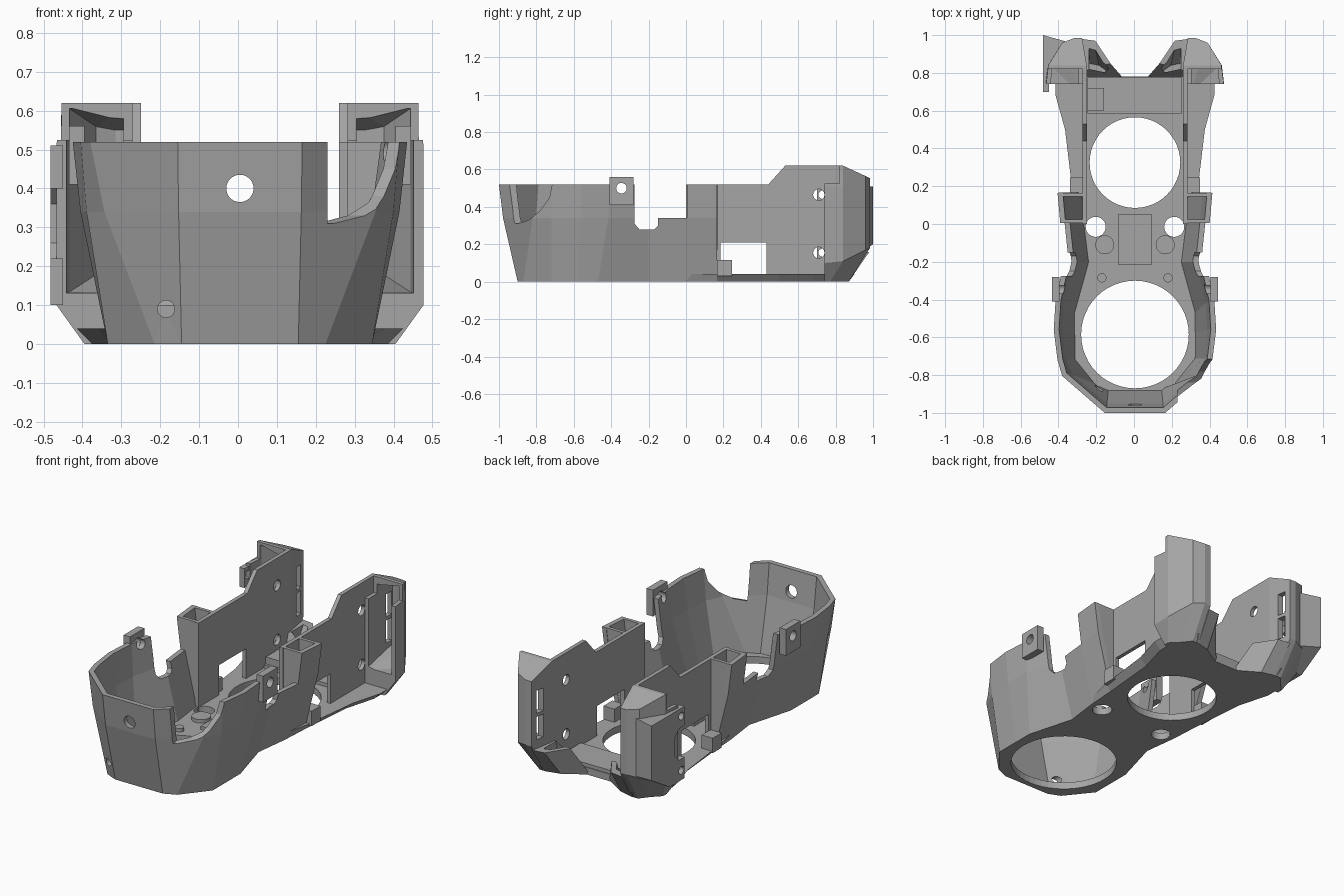
import bpy, bmesh, math
from mathutils import Matrix, Vector

cube = bpy.data.objects.get("Cube")
if cube:
    bpy.data.objects.remove(cube, do_unlink=True)

GREY = (0.38, 0.38, 0.38, 1)
AXIS = .005  # the symmetry plane sits slightly off centre because of the flange
mat = bpy.data.materials.new("plain grey")
mat.use_nodes = True
mat.diffuse_color = GREY
mat.node_tree.nodes["Principled BSDF"].inputs["Base Color"].default_value = GREY


def finish(bm, name, closed=True):
    if closed:
        bmesh.ops.recalc_face_normals(bm, faces=bm.faces[:])
    bmesh.ops.translate(bm, verts=bm.verts[:], vec=(AXIS, 0, 0))
    me = bpy.data.meshes.new(name)
    bm.to_mesh(me)
    bm.free()
    me.materials.append(mat)
    ob = bpy.data.objects.new(name, me)
    bpy.context.collection.objects.link(ob)
    return ob


def loft(name, rings):
    """Closed solid through rings of 3D points."""
    bm = bmesh.new()
    vs = [[bm.verts.new(p) for p in r] for r in rings]
    n = len(rings[0])
    for a, b in zip(vs, vs[1:]):
        for i in range(n):
            bm.faces.new((a[i], a[(i + 1) % n], b[(i + 1) % n], b[i]))
    caps = [bm.faces.new(vs[0]), bm.faces.new(vs[-1])]
    bmesh.ops.triangulate(bm, faces=caps)
    return finish(bm, name)


def prism(name, pts, axis, lo, hi):
    """Extrude a 2D profile along one axis."""
    def put(p, d):
        q = list(p)
        q.insert("xyz".index(axis), d)
        return q
    return loft(name, [[put(p, d) for p in pts] for d in (lo, hi)])


def box(name, x, y, z):
    x = sorted(x)
    return prism(name, [(x[0], y[0]), (x[1], y[0]), (x[1], y[1]), (x[0], y[1])], "z", *z)


def disc(name, axis, center, r, depth):
    bm = bmesh.new()
    turn = {"x": Matrix.Rotation(math.pi / 2, 4, "Y"),
            "y": Matrix.Rotation(math.pi / 2, 4, "X"), "z": Matrix()}[axis]
    bmesh.ops.create_cone(bm, cap_ends=True, segments=48, radius1=r, radius2=r,
                          depth=depth, matrix=Matrix.Translation(Vector(center)) @ turn)
    return finish(bm, name)


def apply_all(ob):
    with bpy.context.temp_override(object=ob, active_object=ob, selected_objects=[ob]):
        for m in list(ob.modifiers):
            bpy.ops.object.modifier_apply(modifier=m.name)


def cut(ob, cutters):
    for c in cutters:
        c.hide_render = True
        m = ob.modifiers.new("cut", "BOOLEAN")
        m.operation, m.solver, m.object = "DIFFERENCE", "EXACT", c
    apply_all(ob)
    for c in cutters:
        bpy.data.objects.remove(c, do_unlink=True)


def both(half):
    """Mirror a half outline running from front to back."""
    return [(-x, y) for x, y in reversed(half)] + list(half)


# Faceted front bowl: bottom and top outlines of one half
low = [(.15, -.9), (.22, -.87), (.34, -.72), (.34, -.58), (.34, -.47),
       (.265, -.2), (.29, 0), (.3, .165)]
high = [(.16, -1), (.385, -.805), (.41, -.72), (.43, -.56), (.42, -.4),
        (.375, -.2), (.395, 0), (.41, .165)]
mid = [tuple(a + (b - a) * .78 for a, b in zip(p, q)) for p, q in zip(low, high)]
bm = bmesh.new()
rows = [[bm.verts.new((x, y, z)) for x, y in both(h)]
        for h, z in ((low, 0), (mid, .34), (high, .52))]
for a, b in zip(rows, rows[1:]):
    for i in range(len(a) - 1):
        bm.faces.new((a[i], a[i + 1], b[i + 1], b[i]))
bowl = finish(bm, "front_bowl", closed=False)
sol = bowl.modifiers.new("wall", "SOLIDIFY")
sol.thickness, sol.offset, sol.use_even_offset = .028, -1, True
apply_all(bowl)
scoop = [(-1.1, .31), (-.9, .31), (-.84, .33), (-.78, .38), (-.73, .45), (-.7, .6), (-1.1, .6)]
step = [(-.275, .6), (-.275, .31), (-.25, .28), (-.17, .28), (-.15, .3), (-.15, .34),
        (.005, .34), (.005, .6)]
cut(bowl, [box("trim", (-1, 1), (-1.2, .5), (.52, .8)),
           prism("scoop", scoop, "x", .225, .7),
           prism("side_step", step, "x", -.7, .7),
           disc("tab_holes", "x", (0, -.345, .5), .028, 2),
           disc("front_hole", "y", (0, -.97, .4), .035, .3),
           disc("small_hole", "y", (-.19, -.89, .09), .022, .3)])

# Floor plate with bevelled rear flanks and round openings
rear_low = [(.33, .5), (.38, .68), (.38, .78), (.28, .87), (.25, .78)]
rear_high = [(.37, .5), (.42, .68), (.42, .78), (.29, .9), (.25, .78)]
floor_low = both(low + rear_low)
floor_high = both([(x + (.03 if y > .1 else .005), y) for x, y in low] + rear_high)
floor = loft("floor_plate", [[(x, y, 0) for x, y in floor_low],
                             [(x, y, .04) for x, y in floor_high]])
cut(floor, [disc("front_opening", "z", (0, -.585, 0), .285, .3),
            disc("rear_opening", "z", (0, .325, 0), .24, .3),
            disc("left_lamp_hole", "z", (.208, -.015, 0), .053, .3),
            disc("right_lamp_hole", "z", (-.208, -.015, 0), .053, .3)])

# Raised details on the floor
box("bridge_pad", (-.09, .09), (-.215, .05), (.035, .06))
box("rear_bar", (-.25, .25), (.585, .775), (.035, .06))
box("cable_box", (-.25, -.165), (.6, .72), (.05, .1))


def tail(y):
    return .62 - .46 * max(0, y - .84)


for s, side in ((1, "left"), (-1, "right")):
    disc(side + "_floor_disc", "z", (s * .16, -.11, .045), .05, .03)
    disc(side + "_floor_stud", "z", (s * .175, -.285, .045), .024, .03)

    # Flat side panel with window and screw holes
    panel = prism(side + "_side_panel",
                  [(0, .01), (0, .52), (.44, .52), (.53, .62), (.84, .62), (.84, .01)],
                  "x", *sorted((s * .255, s * .278)))
    cut(panel, [box("window", (s * .2, s * .35), (.185, .43), (.04, .21)),
                disc("hole_low", "x", (s * .26, .71, .155), .03, .2),
                disc("hole_high", "x", (s * .26, .71, .465), .03, .2)])

    # End plates closing the open-topped side pocket
    plate = [(s * .255, .01), (s * .28, .01), (s * .36, .34), (s * .385, .52), (s * .255, .52)]
    prism(side + "_pocket_front", plate, "y", .005, .025)
    prism(side + "_pocket_back", plate, "y", .145, .165)
    box(side + "_foot", (s * .275, s * .345), (.165, .245), (.03, .115))

    # Rear column, hollow and open towards the front, set back at the top
    foot = [(.27, .74), (.255, .84), (.27, .87), (.31, .87), (.35, .82), (.4, .77), (.4, .74)]
    body = [(.27, .74), (.255, .84), (.28, .985), (.32, .985), (.385, .96), (.46, .84),
            (.472, .74)]
    column = loft(side + "_rear_column", [
        [(s * x, y, .0) for x, y in foot],
        [(s * x, y, .1 + .5 * max(0, y - .82)) for x, y in body],
        [(s * x, y, .51) for x, y in body],
        [(s * min(x, .459), y, tail(y)) for x, y in body]])
    core = [(.3, .7), (.3, .96), (.32, .96), (.37, .94), (.438, .83), (.45, .7)]
    hollow = loft("hollow", [[(s * x, y, .13 + .4 * max(0, y - .82)) for x, y in core],
                             [(s * x, y, tail(y) - .015) for x, y in core]])
    cut(column, [hollow,
                 box("set_back", (s * .278, s * .6), (.6, .82), (.525, .8)),
                 box("slot_low", (s * .2, s * .32), (.9, .95), (.21, .34)),
                 box("slot_high", (s * .2, s * .32), (.9, .95), (.36, .49))])

    # Sloping air duct beside the rear edge
    duct = loft(side + "_air_duct", [
        [(s * x, y, 0) for x, y in ((.06, .77), (.27, .77), (.27, .87), (.19, .85))],
        [(s * x, y, .16) for x, y in ((.13, .85), (.27, .81), (.285, .98), (.21, .97))]])
    cut(duct, [loft("duct_core", [
        [(s * x, y, .05) for x, y in ((.12, .79), (.24, .79), (.24, .85), (.19, .84))],
        [(s * x, y, .2) for x, y in ((.16, .86), (.245, .83), (.245, .96), (.215, .95))]])])

    # Screw tab on the bowl rim
    tab = box(side + "_rim_tab", (s * .4, s * .44), (-.41, -.28), (.41, .56))
    cut(tab, [disc("tab_hole", "x", (s * .41, -.345, .5), .028, .2)])

# Flange with two drilled ears wrapped around the right column
flange = prism("right_flange", [(-.487, 1), (-.36, .965), (-.455, .83), (-.455, .7), (-.487, .7)],
               "z", .1, .51)
cut(flange, [prism("ear_gap", [(.6, .22), (.75, .22), (.79, .26), (.79, .36), (.75, .4), (.6, .4)],
                   "x", -.6, -.4),
             prism("low_bevel", [(.82, .09), (1.1, .26), (1.1, 0), (.82, 0)], "x", -.6, -.3),
             disc("ear_hole_low", "x", (-.47, .73, .155), .022, .2),
             disc("ear_hole_high", "x", (-.47, .73, .465), .022, .2)])
